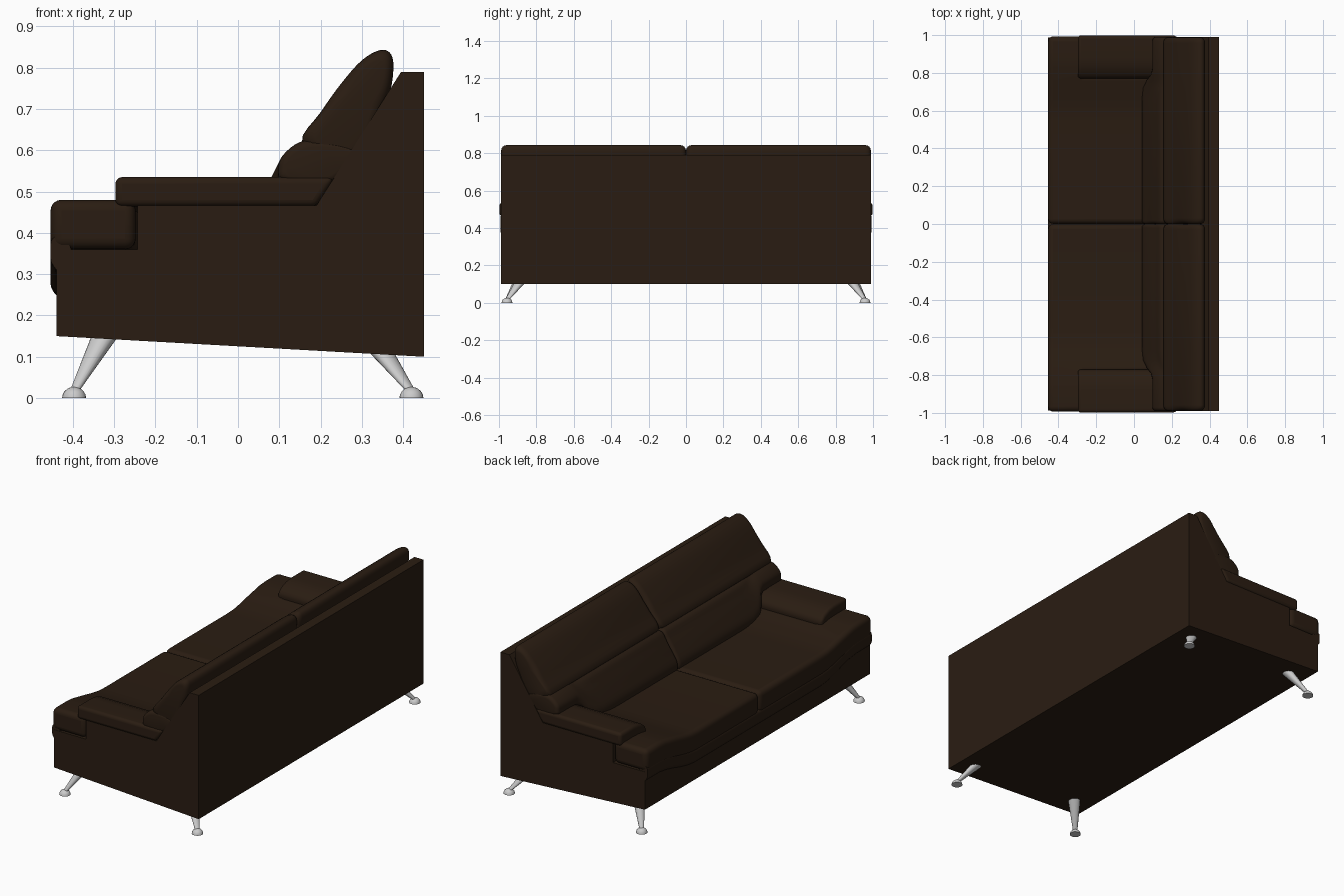
import bpy, bmesh, math
from mathutils import Vector

if "Cube" in bpy.data.objects:
    bpy.data.objects.remove(bpy.data.objects["Cube"])

leather = bpy.data.materials.new("dark_leather")
leather.diffuse_color = (0.023, 0.012, 0.006, 1)
leather.use_nodes = True
leather.node_tree.nodes["Principled BSDF"].inputs["Base Color"].default_value = leather.diffuse_color


def sag(y):
    """How far the seat sinks at a given y: none at the ends, most in the middle."""
    t = min(1, max(0, (0.88 - abs(y)) / 0.33))
    return 0.052 * t * t * (3 - 2 * t)


def finish(name, bm, bevel=0.0, segments=4, mat=leather, angle=40):
    bmesh.ops.recalc_face_normals(bm, faces=bm.faces)
    mesh = bpy.data.meshes.new(name)
    bm.to_mesh(mesh)
    bm.free()
    ob = bpy.data.objects.new(name, mesh)
    bpy.context.collection.objects.link(ob)
    if mat:
        mesh.materials.append(mat)
    if bevel:
        m = ob.modifiers.new("round", 'BEVEL')
        m.width, m.segments = bevel, segments
        m.limit_method, m.angle_limit = 'ANGLE', math.radians(50)
    bpy.ops.object.select_all(action='DESELECT')
    ob.select_set(True)
    bpy.context.view_layer.objects.active = ob
    bpy.ops.object.shade_smooth_by_angle(angle=math.radians(angle))
    return ob


def loft(name, sections, side=1, sagging=False, **kw):
    """Skin closed sections (lists of 3D points), mirrored in y by side."""
    bm = bmesh.new()
    rings = [[bm.verts.new((x, y * side, z)) for x, y, z in s] for s in sections]
    n = len(rings[0])
    for a, b in zip(rings, rings[1:]):
        for i in range(n):
            j = (i + 1) % n
            bm.faces.new((a[i], a[j], b[j], b[i]))
    bm.faces.new(rings[0])
    bm.faces.new(rings[-1])
    if sagging:
        for y in (0.54, 0.6, 0.66, 0.72, 0.83, 0.88):
            bmesh.ops.bisect_plane(bm, geom=bm.verts[:] + bm.edges[:] + bm.faces[:],
                                   plane_co=(0, y * side, 0), plane_no=(0, 1, 0))
        for v in bm.verts:
            v.co.z -= sag(v.co.y)
    return finish(name, bm, **kw)


def at_y(profile, y, drop=0):
    return [(x, y, z - drop) for x, z in profile]


def smooth(profile, steps=4):
    """Closed Catmull-Rom curve through the profile points."""
    p = [Vector(q) for q in profile]
    n, out = len(p), []
    for i in range(n):
        a, b, c, d = p[i - 1], p[i], p[(i + 1) % n], p[(i + 2) % n]
        for k in range(steps):
            t = k / steps
            out.append(0.5 * (2 * b + (c - a) * t + (2 * a - 5 * b + 4 * c - d) * t * t
                              + (3 * b - a - 3 * c + d) * t ** 3))
    return [(v.x, v.y) for v in out]


def cushion(name, stations, side, r=0.025):
    """Stuffed roll: profiles along y with rounded, shrinking ends."""
    def end(profile, y, direction):
        c = sum((Vector(q) for q in profile), Vector((0, 0))) / len(profile)
        rings = []
        for k in range(5):
            t = math.radians(90 * k / 4)
            pts = []
            for q in profile:
                d = c - Vector(q)
                pts.append(Vector(q) + d.normalized() * min(r * (1 - math.sin(t)), d.length * 0.6))
            rings.append(at_y(pts, y + direction * r * (1 - math.cos(t))))
        return rings
    sections = end(stations[0][1], stations[0][0], 1)
    sections += [at_y(p, y) for y, p in stations[1:-1]]
    sections += end(stations[-1][1], stations[-1][0], -1)[::-1]
    return loft(name, sections, side)


# Frame: side profile across the width, with a lower deck between the arms
outer = [(-0.44, 0.15), (0.451, 0.10), (0.451, 0.79), (0.395, 0.79),
         (0.19, 0.466), (-0.243, 0.466), (-0.243, 0.36), (-0.44, 0.36)]
deck = outer[:4] + [(0.13, 0.37), (-0.243, 0.37), (-0.243, 0.33), (-0.44, 0.33)]
loft("frame", [at_y(p, y) for p, y in ((outer, -0.99), (outer, -0.79), (deck, -0.7),
                                       (deck, 0.7), (outer, 0.79), (outer, 0.99))])

# Padded roll under the front of the seat, hanging lower in the middle
roll = smooth([(-0.454, 0.35), (-0.45, 0.325), (-0.43, 0.308), (-0.40, 0.34),
               (-0.42, 0.39), (-0.45, 0.385)])
loft("front_roll", [at_y(roll, y, 1.2 * sag(y)) for y in
                    (k * 0.988 / 16 for k in range(-16, 17))])

upper = smooth([(0.155, 0.62), (0.20, 0.692), (0.25, 0.762), (0.30, 0.818),
                (0.345, 0.843), (0.371, 0.832), (0.376, 0.79), (0.362, 0.725),
                (0.305, 0.61), (0.24, 0.57)])
lumbar_end = smooth([(0.098, 0.555), (0.108, 0.587), (0.15, 0.62), (0.21, 0.625),
                     (0.29, 0.60), (0.265, 0.55), (0.21, 0.515), (0.11, 0.525)])
lumbar_mid = smooth([(0.043, 0.455), (0.072, 0.512), (0.113, 0.575), (0.15, 0.618),
                     (0.23, 0.60), (0.24, 0.55), (0.18, 0.43), (0.06, 0.415)])


def blend(t):
    return [(a[0] + (b[0] - a[0]) * t, a[1] + (b[1] - a[1]) * t)
            for a, b in zip(lumbar_mid, lumbar_end)]


for side, label in ((1, "left"), (-1, "right")):
    # T-shaped half of the seat
    plan = [(-0.454, 0.001), (-0.454, 0.993), (-0.248, 0.993),
            (-0.248, 0.785), (0.15, 0.785), (0.15, 0.001)]
    loft(label + "_seat", [[(x, y, z) for x, y in plan] for z in (0.36, 0.48)],
         side, sagging=True, bevel=0.026, segments=5)

    # Arm pad, sloping down on the inside, slanted to meet the back
    pads = []
    for y, top in ((0.770, 0.49), (0.80, 0.515), (0.84, 0.53), (0.88, 0.535), (0.998, 0.535)):
        low = 0.43 if y < 0.79 else 0.455 if y < 0.82 else 0.464
        pads.append(at_y([(-0.297, low), (0.19, low), (0.235, top), (-0.297, top)], y))
    loft(label + "_arm_pad", pads, side, bevel=0.016)

    # Back and lumbar cushions
    cushion(label + "_back_cushion", [(0.001, upper), (0.988, upper)], side, 0.03)
    cushion(label + "_lumbar_cushion",
            [(0.001, lumbar_mid), (0.66, lumbar_mid), (0.72, blend(0.12)),
             (0.76, blend(0.45)), (0.79, blend(0.85)), (0.82, lumbar_end),
             (0.99, lumbar_end)], side, 0.02)

    # Splayed tapered legs with domed feet
    for place, fx, tx, tz in (("front", -0.397, -0.318, 0.158), ("back", 0.42, 0.333, 0.13)):
        circle = [(math.cos(math.tau * k / 20), math.sin(math.tau * k / 20)) for k in range(20)]
        loft(f"{place}_{label}_leg",
             [[(x + r * c, y + r * s, z) for c, s in circle]
              for x, y, z, r in ((fx, 0.957, 0.015, 0.011), (tx, 0.872, tz, 0.034))],
             side, mat=None)
        dome = []
        for t in (0, 18, 36, 54, 72, 86):
            r, z = 0.029 * math.cos(math.radians(t)), 0.027 * math.sin(math.radians(t))
            dome.append([(fx + r * c, 0.957 + r * s, z) for c, s in circle])
        loft(f"{place}_{label}_foot", dome, side, mat=None)
